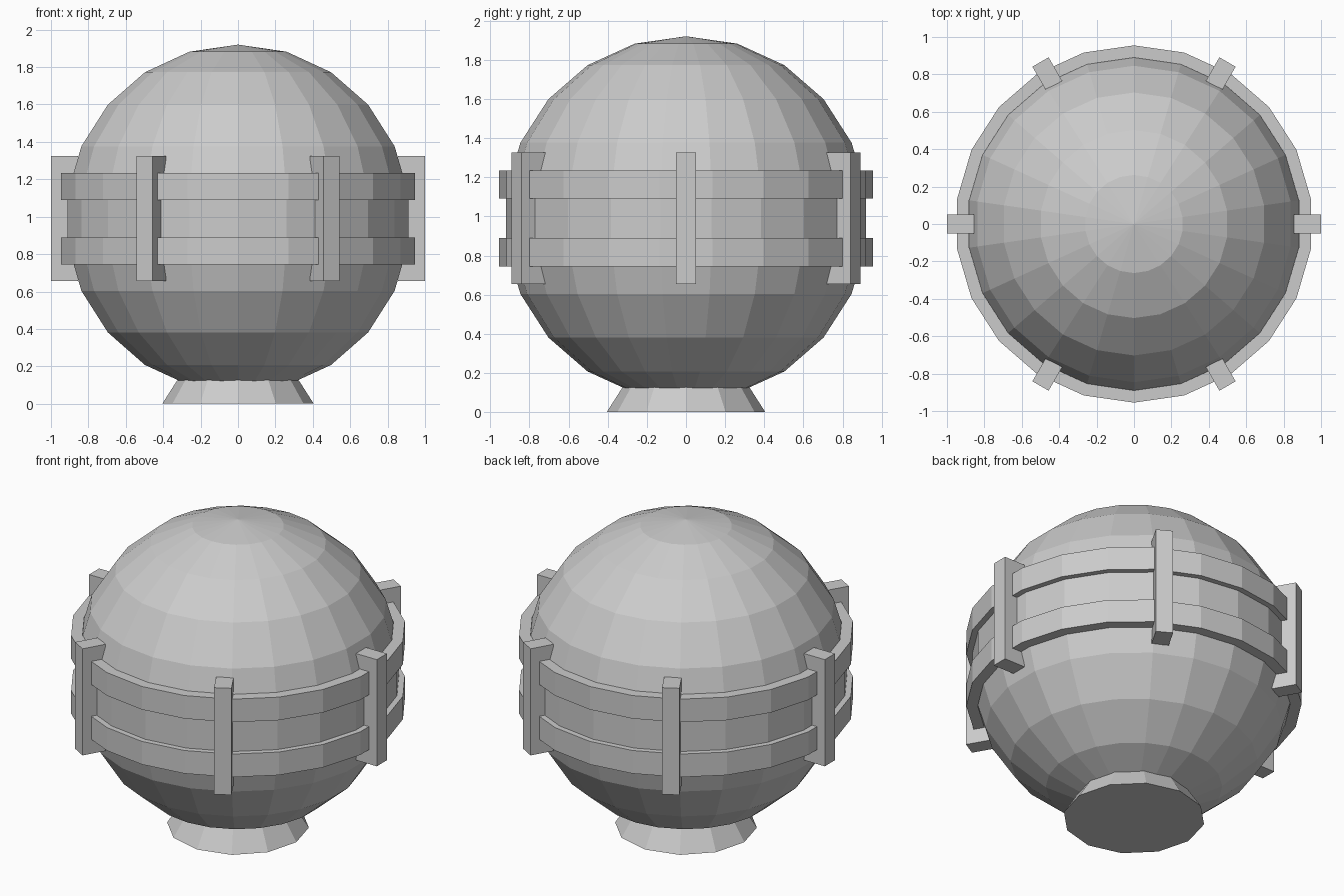
import bpy, bmesh, math
from mathutils import Matrix

if "Cube" in bpy.data.objects:
    bpy.data.objects.remove(bpy.data.objects["Cube"])


def lathe(name, profile, sides, closed=False):
    """Revolve (radius, z) points about z, with a vertex on the y axis."""
    bm = bmesh.new()
    rings = []
    for r, z in profile:
        if r < 1e-5:
            rings.append([bm.verts.new((0, 0, z))] * sides)
        else:
            rings.append([bm.verts.new((r * math.sin(2 * math.pi * i / sides),
                                        r * math.cos(2 * math.pi * i / sides), z))
                          for i in range(sides)])
    pairs = list(zip(rings, rings[1:]))
    if closed:
        pairs.append((rings[-1], rings[0]))
    for a, b in pairs:
        for i in range(sides):
            j = (i + 1) % sides
            quad = dict.fromkeys((a[i], a[j], b[j], b[i]))
            bm.faces.new(list(quad))
    return finish(name, bm)


def finish(name, bm):
    bmesh.ops.recalc_face_normals(bm, faces=bm.faces)
    mesh = bpy.data.meshes.new(name)
    bm.to_mesh(mesh)
    bm.free()
    obj = bpy.data.objects.new(name, mesh)
    bpy.context.collection.objects.link(obj)
    return obj


# Faceted globe body: 22 segments, 11 rings
R, CZ, RINGS = 0.93, 0.99, 11
globe = [(R * math.sin(math.pi * k / RINGS), CZ + R * math.cos(math.pi * k / RINGS))
         for k in range(RINGS + 1)]
lathe("globe_body", globe, 22)

# Two horizontal hoops around the middle
for name, z0, z1 in (("lower_hoop", 0.745, 0.89), ("upper_hoop", 1.09, 1.235)):
    lathe(name, [(0.89, z0), (0.955, z0), (0.955, z1), (0.89, z1)], 22, closed=True)

# Six upright posts clamping the hoops
for i in range(6):
    bm = bmesh.new()
    bmesh.ops.create_cube(bm, size=1, matrix=Matrix.Rotation(math.radians(60 * i), 4, 'Z')
                          @ Matrix.Translation((0.9275, 0, 0.99))
                          @ Matrix.Diagonal((0.145, 0.10, 0.67, 1)))
    finish(f"post_{i + 1}", bm)

# Flared foot
lathe("foot", [(0, 0), (0.405, 0), (0.29, 0.18), (0, 0.18)], 12)
